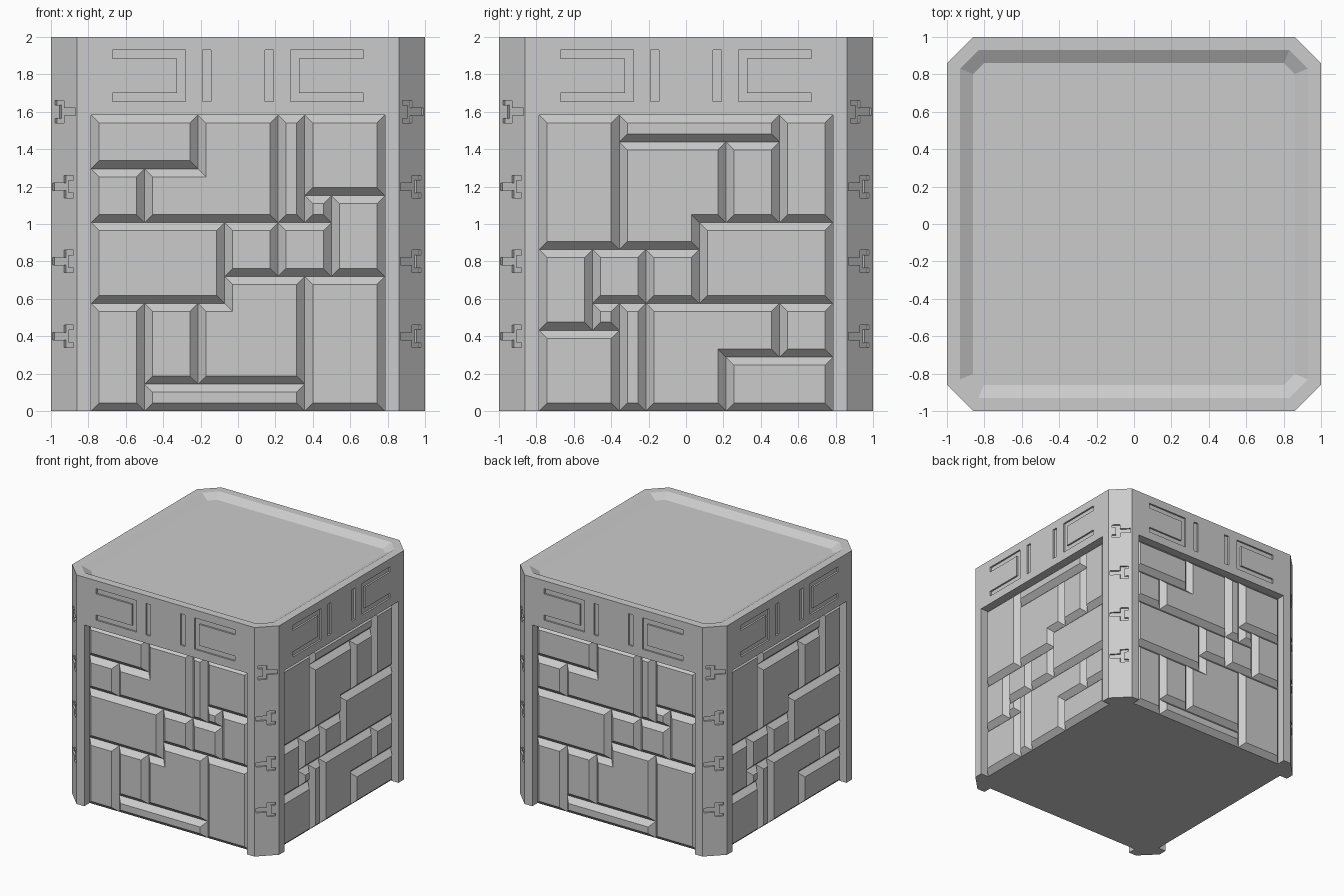
import bpy, bmesh
from math import pi
from mathutils import Matrix, Vector

if "Cube" in bpy.data.objects:
    bpy.data.objects.remove(bpy.data.objects["Cube"])

GROOVE, FACE = 0.075, 0.03       # depth of groove floor and of block faces
HALF_W, PANEL_H = 0.785, 1.583   # recessed panel size
CHAMFER_DIST = 1.86 / 2 ** 0.5   # centre to chamfered corner face


def octagon(half, cut, z):
    a, b = half, half - cut
    return [(b, -a, z), (a, -b, z), (a, b, z), (b, a, z),
            (-b, a, z), (-a, b, z), (-a, -b, z), (-b, -a, z)]


def loft(bm, low, high, cap_low=True):
    """Join two matching rings of points into a solid."""
    a = [bm.verts.new(p) for p in low]
    b = [bm.verts.new(p) for p in high]
    n = len(a)
    for i in range(n):
        j = (i + 1) % n
        bm.faces.new((a[i], a[j], b[j], b[i]))
    bm.faces.new(b)
    if cap_low:
        bm.faces.new(a[::-1])


def make_object(name, bm, recalc=True):
    if recalc:
        bmesh.ops.recalc_face_normals(bm, faces=bm.faces[:])
    mesh = bpy.data.meshes.new(name)
    bm.to_mesh(mesh)
    bm.free()
    ob = bpy.data.objects.new(name, mesh)
    bpy.context.collection.objects.link(ob)
    return ob


def engrave(bm, pts, angle, dist, depth):
    """Cutter prism: (u, z) outline sunk into the side facing the angle."""
    rot = Matrix.Rotation(angle, 3, 'Z')
    ring = lambda y: [rot @ Vector((u, -y, z)) for u, z in pts]
    loft(bm, ring(dist - depth), ring(dist + 0.05))


def rect(x0, x1, z0, z1):
    return [(x0, z0), (x1, z0), (x1, z1), (x0, z1)]


# Main chamfered cube
bm = bmesh.new()
loft(bm, octagon(1, 0.14, 0), octagon(1, 0.14, 2))
body = make_object("body", bm)

# Cutters: shallow tray in the top, wall recesses, engraved trim
bm = bmesh.new()
loft(bm, octagon(0.86, 0.058, 1.96), octagon(1.0, 0.14, 2.04))
bracket = [(0.28, 1.655), (0.67, 1.655), (0.67, 1.70), (0.325, 1.70),
           (0.325, 1.885), (0.67, 1.885), (0.67, 1.93), (0.28, 1.93)]
fork = [(-0.087, -0.02), (0, -0.02), (0, -0.06), (0.07, -0.06), (0.07, -0.035),
        (0.035, -0.035), (0.035, 0.035), (0.07, 0.035), (0.07, 0.06),
        (0, 0.06), (0, 0.02), (-0.087, 0.02)]
for k in range(4):
    a = k * pi / 2
    engrave(bm, rect(-HALF_W, HALF_W, -0.1, PANEL_H), a, 1, GROOVE)
    for s in (1, -1):
        for shape in (bracket, rect(0.145, 0.19, 1.655, 1.93)):
            engrave(bm, [(s * u, z) for u, z in shape], a, 1, 0.015)
    for z0, s in ((1.6, -1), (1.2, 1), (0.8, 1), (0.4, 1)):
        engrave(bm, [(s * u, z + z0) for u, z in fork], a + pi / 4, CHAMFER_DIST, 0.015)
cutter = make_object("cutter", bm)
cutter.hide_render = True

mod = body.modifiers.new("cut", 'BOOLEAN')
mod.operation, mod.solver, mod.object = 'DIFFERENCE', 'EXACT', cutter
bpy.context.view_layer.objects.active = body
bpy.ops.object.modifier_apply(modifier=mod.name)
bpy.data.objects.remove(cutter)

# Stone blocks on an 11 x 11 grid: plain rectangles plus two L shapes
blocks = [rect(*r) for r in (
    (0, 4, 9, 11), (0, 2, 7, 9), (7, 8, 7, 11), (8, 11, 8, 11), (8, 9, 7, 8),
    (9, 11, 5, 8), (7, 9, 5, 7), (5, 7, 5, 7), (0, 5, 4, 7), (8, 11, 0, 5),
    (2, 4, 1, 4), (0, 2, 0, 4), (2, 8, 0, 1))]
blocks.append([(2, 7), (7, 7), (7, 11), (4, 11), (4, 9), (2, 9)])
blocks.append([(4, 1), (8, 1), (8, 5), (5, 5), (5, 4), (4, 4)])


def inset(pts, d):
    """Mitred inset of a counter-clockwise right-angled outline."""
    out = []
    for i, p in enumerate(pts):
        e1 = (p - pts[i - 1]).normalized()
        e2 = (pts[(i + 1) % len(pts)] - p).normalized()
        out.append(p + d * Vector((-e1.y - e2.y, e1.x + e2.x)))
    return out


# The pattern alternates upright and turned half around on adjacent sides
for k, name in enumerate(("front", "right", "back", "left")):
    bm = bmesh.new()
    rot = Matrix.Rotation(k * pi / 2, 3, 'Z')
    for block in blocks:
        if k % 2:
            block = [(11 - u, 11 - v) for u, v in block]
        outer = [Vector((-HALF_W + u * 2 * HALF_W / 11, v * PANEL_H / 11)) for u, v in block]
        place = lambda pts, depth: [rot @ Vector((p.x, depth - 1, p.y)) for p in pts]
        loft(bm, place(outer, GROOVE), place(inset(outer, 0.043), FACE), cap_low=False)
    make_object(name + "_stone_blocks", bm, recalc=False)
